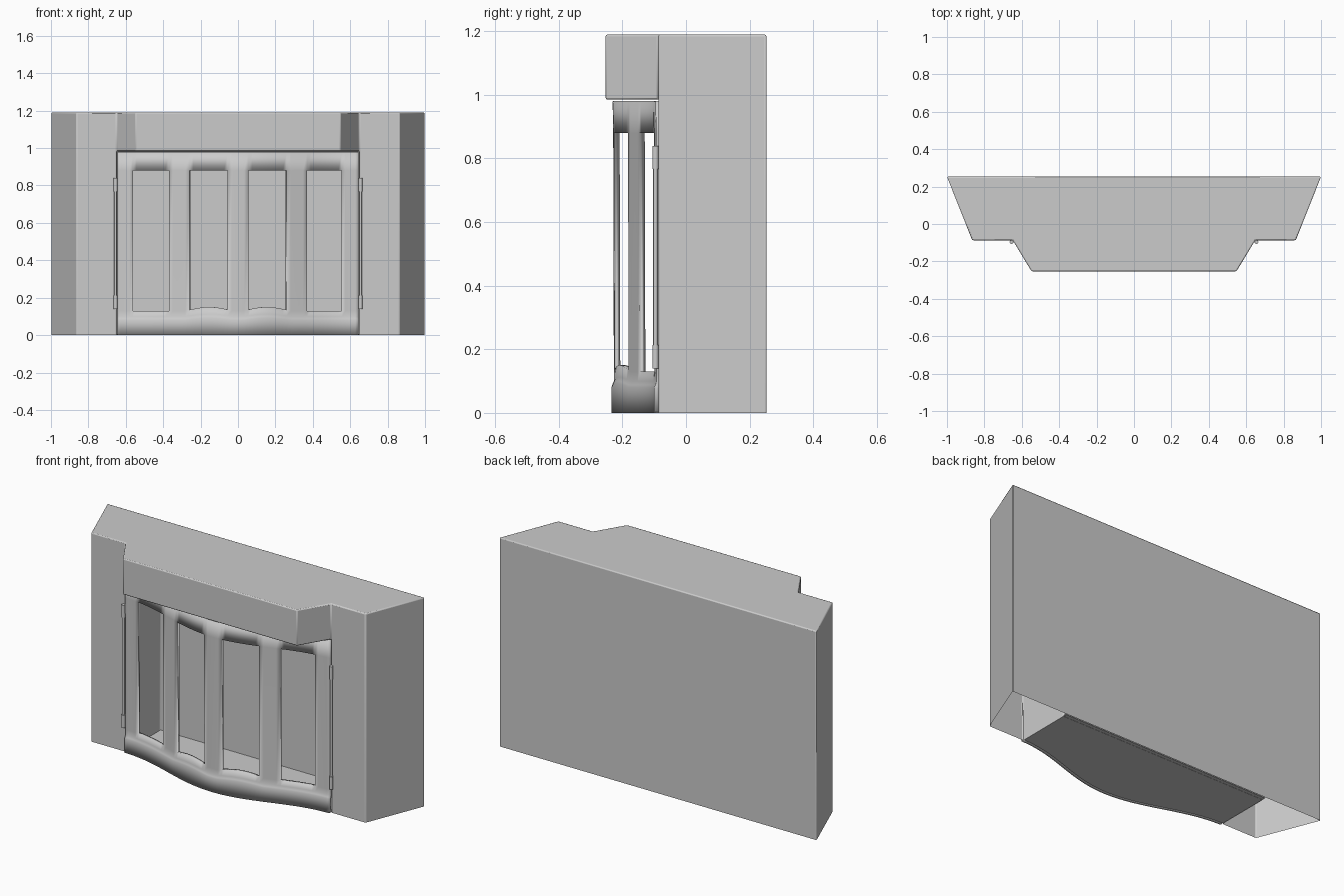
import bpy, bmesh, math

if "Cube" in bpy.data.objects:
    bpy.data.objects.remove(bpy.data.objects["Cube"])

TOP, LINTEL = 1.19, 0.985


def make_object(name, bm, angle=35):
    bmesh.ops.remove_doubles(bm, verts=bm.verts, dist=1e-5)
    mesh = bpy.data.meshes.new(name)
    bm.to_mesh(mesh)
    bm.free()
    ob = bpy.data.objects.new(name, mesh)
    bpy.context.collection.objects.link(ob)
    bpy.ops.object.select_all(action='DESELECT')
    bpy.context.view_layer.objects.active = ob
    ob.select_set(True)
    bpy.ops.object.shade_smooth_by_angle(angle=math.radians(angle))
    return ob


# Surround: hollow shell with open-bottomed columns, overhanging header and niche
bm = bmesh.new()
plan = {'A': (1, .253), 'B': (.865, -.087), 'C': (.648, -.087),
        'D': (.548, -.253), 'E': (.648, .225)}
cache = {}


def v(key, z, side):
    if (key, z, side) not in cache:
        x, y = plan[key]
        cache[(key, z, side)] = bm.verts.new((x * side, y, z))
    return cache[(key, z, side)]


for s in (1, -1):
    bm.faces.new([v('A', 0, s), v('A', TOP, s), v('B', TOP, s), v('B', 0, s)])
    bm.faces.new([v('B', 0, s), v('B', TOP, s), v('C', TOP, s), v('C', LINTEL, s), v('C', 0, s)])
    bm.faces.new([v('C', LINTEL, s), v('C', TOP, s), v('D', TOP, s), v('D', LINTEL, s)])
    bm.faces.new([v('C', 0, s), v('C', LINTEL, s), v('E', LINTEL, s), v('E', 0, s)])
for key, low, high in (('A', 0, TOP), ('D', LINTEL, TOP), ('E', 0, LINTEL)):
    bm.faces.new([v(key, low, 1), v(key, high, 1), v(key, high, -1), v(key, low, -1)])
for keys, z in (('ABCD', TOP), ('ECD', LINTEL)):
    bm.faces.new([v(k, z, 1) for k in keys] + [v(k, z, -1) for k in reversed(keys)])
bmesh.ops.recalc_face_normals(bm, faces=bm.faces)
surround = make_object("surround", bm)
bev = surround.modifiers.new("soft_edges", 'BEVEL')
bev.width, bev.segments, bev.limit_method = .006, 2, 'ANGLE'


# Bowed screen: plan curve and column positions
def bow(x):
    return -.1 - .135 * (1 + math.cos(math.pi * x / .65)) / 2


def ripple(x):
    # two low crests centred under the inner windows
    return .02 * max(0, math.cos((abs(x) - .155) * math.pi / .25)) if abs(x) < .29 else 0


breaks = [-.645, -.563, -.37, -.26, -.055, .055, .26, .37, .55, .645]
breaks[8] = .555
windows = {1, 3, 5, 7}
cols, gap = [breaks[0]], []
for i in range(len(breaks) - 1):
    n = 10 if i in windows else 5
    for k in range(1, n + 1):
        cols.append(breaks[i] + (breaks[i + 1] - breaks[i]) * k / n)
        gap.append(i in windows)

# Screen sheet: thicker bottom rail, four openings, top rail
bm = bmesh.new()
grid = []
for x in cols:
    r, y = ripple(x), bow(x)
    rows = [(0, 0), (.08 + .6 * r, 0), (.088 + .6 * r, .003), (.1 + .6 * r, .008),
            (.13 + r, .008), (.88, .006), (.98, .004)]
    grid.append([bm.verts.new((x, y + dy, z)) for z, dy in rows])
for i in range(len(cols) - 1):
    for j in range(6):
        if not (gap[i] and j == 4):
            bm.faces.new([grid[i][j], grid[i + 1][j], grid[i + 1][j + 1], grid[i][j + 1]])
screen = make_object("screen", bm)
sol = screen.modifiers.new("thickness", 'SOLIDIFY')
sol.thickness, sol.offset = .018, -1

# Hearth floor following the bow
bm = bmesh.new()
edge = [bm.verts.new((x, bow(x) + .004, .001)) for x in cols]
edge += [bm.verts.new((.646, .245, .001)), bm.verts.new((-.646, .245, .001))]
face = bm.faces.new(edge)
ext = bmesh.ops.extrude_face_region(bm, geom=[face])
for g in ext['geom']:
    if isinstance(g, bmesh.types.BMVert):
        g.co.z += .004
bmesh.ops.recalc_face_normals(bm, faces=bm.faces)
make_object("hearth_floor", bm)


# Hinge rods with upper and lower knuckles
def rod(name, x, radius, z0, z1):
    bpy.ops.mesh.primitive_cylinder_add(vertices=16, radius=radius, depth=z1 - z0,
                                        location=(x, -.096, (z0 + z1) / 2))
    ob = bpy.context.object
    ob.name = name
    bpy.ops.object.shade_smooth_by_angle(angle=math.radians(35))


for s, side in ((1, "right"), (-1, "left")):
    rod("hinge_rod_" + side, s * .655, .007, .21, .77)
    rod("lower_knuckle_" + side, s * .655, .010, .14, .213)
    rod("upper_knuckle_" + side, s * .655, .010, .767, .84)
